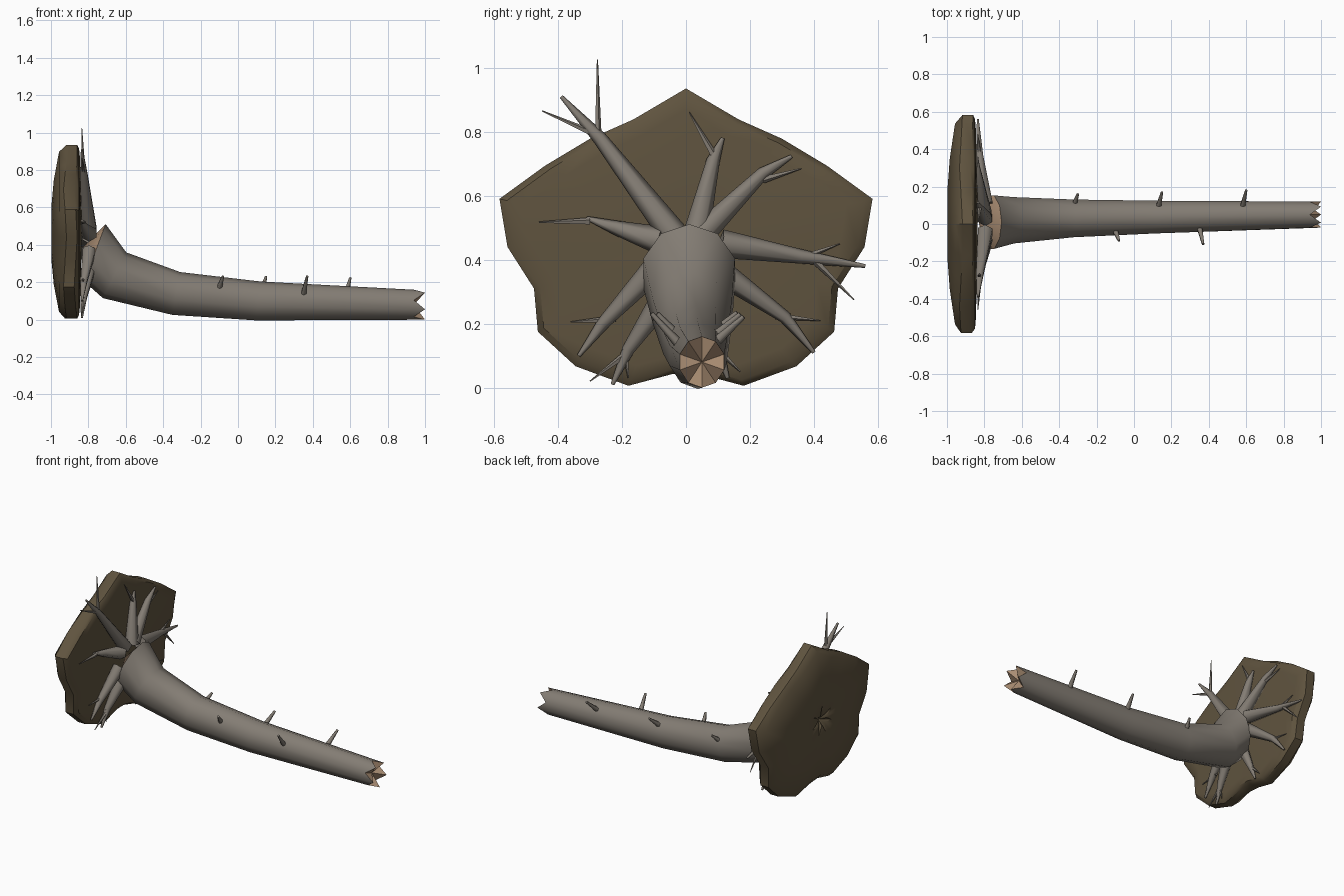
import bpy
import bmesh
from math import sin, cos, pi, radians
from mathutils import Vector

cube = bpy.data.objects.get("Cube")
if cube:
    bpy.data.objects.remove(cube, do_unlink=True)


def material(name, rgb):
    m = bpy.data.materials.new(name)
    m.use_nodes = True
    m.diffuse_color = (*rgb, 1)
    m.node_tree.nodes["Principled BSDF"].inputs["Base Color"].default_value = (*rgb, 1)
    return m


BARK = material("grey bark", (0.23, 0.205, 0.175))
WOOD = material("broken wood", (0.42, 0.28, 0.18))
SOIL = material("brown soil", (0.115, 0.087, 0.049))


def loft(name, rings, mats, start=None, end=None, cap_mat=0, angle=45):
    """Skin a list of rings; start and end are the fan centres of the caps."""
    bm = bmesh.new()
    loops = [[bm.verts.new(p) for p in ring] for ring in rings]
    n = len(loops[0])
    for a, b in zip(loops, loops[1:]):
        for i in range(n):
            j = (i + 1) % n
            bm.faces.new((a[i], a[j], b[j], b[i]))
    caps = []
    for loop, tip in ((loops[0], start), (loops[-1], end)):
        if tip is not None:
            c = bm.verts.new(tip)
            caps += [bm.faces.new((loop[i], loop[(i + 1) % n], c)) for i in range(n)]
    for f in caps:
        f.material_index = cap_mat
    bmesh.ops.recalc_face_normals(bm, faces=bm.faces)
    me = bpy.data.meshes.new(name)
    bm.to_mesh(me)
    bm.free()
    for m in mats:
        me.materials.append(m)
    ob = bpy.data.objects.new(name, me)
    bpy.context.collection.objects.link(ob)
    bpy.ops.object.select_all(action='DESELECT')
    ob.select_set(True)
    bpy.context.view_layer.objects.active = ob
    bpy.ops.object.shade_smooth_by_angle(angle=radians(angle))
    return ob


# Fallen trunk: each section is top (x, z), bottom (x, z), y centre, y radius
SIDES = 10
sections = [
    ((-0.71, 0.505), (-0.82, 0.21), 0.01, 0.15),
    ((-0.60, 0.355), (-0.72, 0.12), 0.02, 0.13),
    ((-0.31, 0.25), (-0.35, 0.03), 0.03, 0.106),
    ((0.12, 0.20), (0.10, 0.0), 0.037, 0.092),
    ((0.98, 0.157), (0.98, 0.003), 0.05, 0.073),
]
rings = []
for (tx, tz), (bx, bz), yc, ry in sections:
    c = Vector(((tx + bx) / 2, yc, (tz + bz) / 2))
    up = Vector(((tx - bx) / 2, 0, (tz - bz) / 2))
    rings.append([c + up * sin(2 * pi * (i + 0.5) / SIDES) * 1.04
                  + Vector((0, ry * cos(2 * pi * (i + 0.5) / SIDES), 0))
                  for i in range(SIDES)])
# Splintered far end
for i, p in enumerate(rings[-1]):
    p.x += 0.02 if i % 2 else -0.04
    p.z = max(p.z, 0)
loft("trunk", rings, [BARK, WOOD], start=(-0.83, 0.01, 0.385),
     end=(0.94, 0.05, 0.08), cap_mat=1)

# Soil plate torn up with the roots: half outline in (y, z), mirrored
half = [(0, 0.935), (0.165, 0.838), (0.30, 0.778), (0.44, 0.694), (0.583, 0.59),
        (0.558, 0.44), (0.475, 0.31), (0.463, 0.175), (0.345, 0.067),
        (0.18, 0.006), (0.045, 0.042)]
outline = half + [(-y, z) for y, z in reversed(half[1:])]
MID = 0.46


def plate_ring(scale, x, wave=0.0):
    return [Vector((x + wave * cos(i * pi / 2), y * scale, MID + (z - MID) * scale))
            for i, (y, z) in enumerate(outline)]


# Star-shaped hollow in the back of the plate
hollow = plate_ring(0.2, -0.992)
for i, p in enumerate(hollow):
    if i % 3:
        p.y *= 0.45
        p.z = MID + (p.z - MID) * 0.45
plate = [plate_ring(0.3, -0.838), plate_ring(0.86, -0.845), plate_ring(0.96, -0.85),
         plate_ring(1, -0.868, 0.008), plate_ring(1, -0.925, 0.008),
         plate_ring(0.92, -0.957), plate_ring(0.6, -0.985),
         plate_ring(0.3, -0.998), hollow]
loft("soil_plate", plate, [SOIL], start=(-0.838, 0, MID), end=(-0.965, 0, MID), angle=40)


def limb(name, points, radii, sides=6):
    """Tapered round limb through a few points."""
    pts = [Vector(p) for p in points]
    out = []
    for i, (p, r) in enumerate(zip(pts, radii)):
        d = (pts[min(i + 1, len(pts) - 1)] - pts[max(i - 1, 0)]).normalized()
        ref = Vector((1, 0, 0)) if abs(d.x) < 0.9 else Vector((0, 0, 1))
        u = d.cross(ref).normalized()
        v = d.cross(u)
        out.append([p + u * r * cos(2 * pi * k / sides) + v * r * sin(2 * pi * k / sides)
                    for k in range(sides)])
    return loft(name, out, [BARK], start=pts[0], end=pts[-1], angle=65)


# Roots: base, elbow and tip in (y, z), base radius, then forks
roots = [
    ((-0.04, 0.48), (-0.27, 0.78), (-0.39, 0.91), 0.045,
     [((-0.275, 0.77), (-0.277, 1.025)), ((-0.28, 0.79), (-0.45, 0.865))]),
    ((0.03, 0.47), (0.085, 0.71), (0.115, 0.78), 0.042, [((0.085, 0.73), (0.01, 0.86))]),
    ((0.05, 0.48), (0.24, 0.67), (0.33, 0.723), 0.04, [((0.24, 0.65), (0.36, 0.685))]),
    ((0.11, 0.45), (0.36, 0.41), (0.56, 0.38), 0.045,
     [((0.36, 0.405), (0.48, 0.45)), ((0.40, 0.40), (0.525, 0.275))]),
    ((0.11, 0.36), (0.31, 0.22), (0.40, 0.11), 0.04, [((0.28, 0.225), (0.42, 0.21))]),
    ((-0.08, 0.46), (-0.22, 0.50), (-0.31, 0.53), 0.045, [((-0.30, 0.52), (-0.46, 0.517))]),
    ((-0.10, 0.37), (-0.26, 0.20), (-0.335, 0.10), 0.04, [((-0.22, 0.215), (-0.36, 0.205))]),
    ((-0.07, 0.28), (-0.18, 0.12), (-0.23, 0.01), 0.04,
     [((-0.18, 0.11), (-0.30, 0.02)), ((-0.19, 0.12), (-0.18, 0.03))]),
    ((0.05, 0.27), (0.10, 0.12), (0.13, 0.03), 0.04, [((0.10, 0.12), (0.17, 0.05))]),
]
for n, (base, elbow, tip, r, forks) in enumerate(roots, 1):
    limb(f"root_{n}", [(-0.795, *base), (-0.825, *elbow), (-0.835, *tip)],
         [r, r * 0.5, 0.006])
    for k, (a, b) in enumerate(forks, 1):
        limb(f"root_{n}_fork_{k}", [(-0.825, *a), (-0.835, *b)], [0.012, 0.002], 5)

# Snapped branch stubs along the trunk: x, side, base y, base z, tip z
for n, (x, y0, z0, y1, z1) in enumerate([
        (-0.31, 0.10, 0.18, 0.16, 0.235), (0.14, 0.09, 0.16, 0.17, 0.23),
        (0.59, 0.09, 0.14, 0.18, 0.222), (-0.09, -0.035, 0.17, -0.09, 0.232),
        (0.36, -0.02, 0.135, -0.108, 0.232)], 1):
    limb(f"branch_stub_{n}", [(x - 0.01, y0, z0), (x + 0.01, y1, z1)], [0.016, 0.007])
